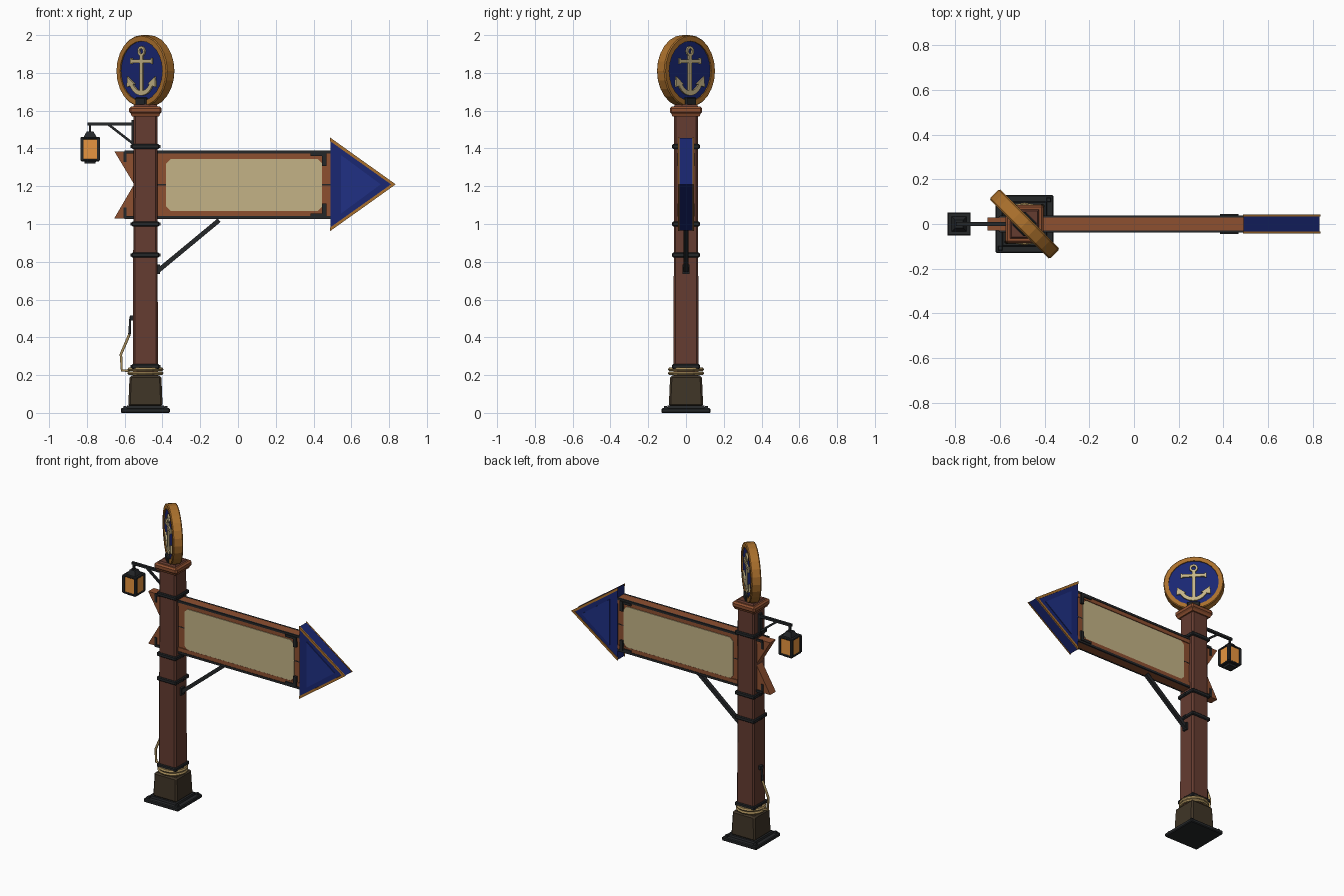
import bpy, bmesh, math
from mathutils import Matrix, Vector

if "Cube" in bpy.data.objects:
    bpy.data.objects.remove(bpy.data.objects["Cube"])

PX = -0.49  # post centre line


def mat(name, *rgb):
    m = bpy.data.materials.new(name)
    m.diffuse_color = (*rgb, 1)
    m.use_nodes = True
    m.node_tree.nodes["Principled BSDF"].inputs["Base Color"].default_value = m.diffuse_color
    return m


POST = mat("dark_wood", 0.13, 0.045, 0.03)
WOOD = mat("red_wood", 0.27, 0.08, 0.03)
BASE = mat("base_wood", 0.05, 0.035, 0.02)
IRON = mat("iron", 0.018, 0.02, 0.022)
GOLD = mat("gold", 0.40, 0.16, 0.025)
BLUE = mat("blue", 0.01, 0.02, 0.17)
LIGHT_BLUE = mat("light_blue", 0.014, 0.03, 0.23)
CREAM = mat("cream", 0.55, 0.45, 0.24)
ROPE = mat("rope", 0.38, 0.26, 0.10)
GLASS = mat("lamp_glass", 0.8, 0.3, 0.05)


def finish(name, bm, m, bevel=0, matrix=None):
    bmesh.ops.recalc_face_normals(bm, faces=bm.faces)
    me = bpy.data.meshes.new(name)
    bm.to_mesh(me)
    bm.free()
    me.materials.append(m)
    ob = bpy.data.objects.new(name, me)
    bpy.context.collection.objects.link(ob)
    if matrix:
        ob.matrix_world = matrix
    if bevel:
        mod = ob.modifiers.new("bevel", 'BEVEL')
        mod.width, mod.segments = bevel, 1
    return ob


def frustum(name, x, y, z0, z1, r0, r1, m, bevel=0):
    """Square block with half widths r0 (bottom) and r1 (top)."""
    bm = bmesh.new()
    rings = [[bm.verts.new((x + sx * r, y + sy * r, z)) for sx, sy in
              ((-1, -1), (1, -1), (1, 1), (-1, 1))] for r, z in ((r0, z0), (r1, z1))]
    bm.faces.new(rings[0])
    bm.faces.new(rings[1])
    for i in range(4):
        j = (i + 1) % 4
        bm.faces.new((rings[0][i], rings[0][j], rings[1][j], rings[1][i]))
    return finish(name, bm, m, bevel)


def prism(name, pts, y0, y1, m, bevel=0, matrix=None):
    """Outline in x,z pushed from y0 to y1."""
    bm = bmesh.new()
    a = [bm.verts.new((x, y0, z)) for x, z in pts]
    b = [bm.verts.new((x, y1, z)) for x, z in pts]
    bm.faces.new(a)
    bm.faces.new(b)
    for i in range(len(pts)):
        j = (i + 1) % len(pts)
        bm.faces.new((a[i], a[j], b[j], b[i]))
    return finish(name, bm, m, bevel, matrix)


def rect(name, x0, x1, z0, z1, y0, y1, m, bevel=0, matrix=None):
    return prism(name, [(x0, z0), (x1, z0), (x1, z1), (x0, z1)], y0, y1, m, bevel, matrix)


def bar(name, p, q, w, d, m):
    """Straight bar in the x,z plane, w wide and d half deep."""
    p, q = Vector(p), Vector(q)
    t = (q - p).normalized()
    n = Vector((-t.y, t.x)) * w / 2
    return prism(name, [p + n, q + n, q - n, p - n], -d, d, m)


def ring(name, profile, n, m, matrix):
    """Closed (radius, height) profile turned around local z."""
    bm = bmesh.new()
    rows = [[bm.verts.new((r * math.cos(2 * math.pi * i / n), r * math.sin(2 * math.pi * i / n), h))
             for r, h in profile] for i in range(n)]
    k = len(profile)
    for i in range(n):
        a, b = rows[i], rows[(i + 1) % n]
        for j in range(k):
            bm.faces.new((a[j], a[(j + 1) % k], b[(j + 1) % k], b[j]))
    return finish(name, bm, m, 0, matrix)


def tube(name, pts, r, m):
    cu = bpy.data.curves.new(name, 'CURVE')
    cu.dimensions, cu.bevel_depth, cu.bevel_resolution, cu.use_fill_caps = '3D', r, 1, True
    sp = cu.splines.new('POLY')
    sp.points.add(len(pts) - 1)
    for p, c in zip(sp.points, pts):
        p.co = (*c, 1)
    cu.materials.append(m)
    ob = bpy.data.objects.new(name, cu)
    bpy.context.collection.objects.link(ob)


# Base plate, pedestal and bolts
frustum("base_plate", PX, 0, 0, 0.025, 0.13, 0.13, IRON, 0.005)
frustum("base_step", PX, 0, 0.025, 0.038, 0.1, 0.097, IRON)
frustum("pedestal", PX, 0, 0.035, 0.197, 0.091, 0.084, BASE, 0.01)
for sx in (-1, 1):
    for sy in (-1, 1):
        frustum("base_bolt", PX + sx * 0.108, sy * 0.108, 0.02, 0.036, 0.011, 0.008, IRON)

# Post, iron bands and cap
frustum("post", PX, 0, 0.19, 1.59, 0.066, 0.063, POST, 0.01)
for z in (0.245, 0.835, 1.0, 1.41):
    frustum("post_band", PX, 0, z - 0.013, z + 0.013, 0.073, 0.073, IRON, 0.005)
    for s in (-1, 1):
        frustum("band_bolt", PX + s * 0.073, 0, z - 0.008, z + 0.008, 0.006, 0.006, IRON)
frustum("cap_collar", PX, 0, 1.57, 1.585, 0.072, 0.078, WOOD)
frustum("cap", PX, 0, 1.582, 1.622, 0.086, 0.086, WOOD, 0.01)
frustum("cap_top", PX, 0, 1.62, 1.632, 0.066, 0.058, POST)

# Rope coil and its loose end on a peg
for z in (0.21, 0.23):
    prof = [(0.083 + 0.013 * math.cos(a * math.pi / 3), 0.011 * math.sin(a * math.pi / 3)) for a in range(6)]
    ring("rope_coil", prof, 16, ROPE, Matrix.Translation((PX, 0, z)))
tube("rope_end", [(-0.575, 0, 0.222), (-0.615, 0, 0.225), (-0.62, 0, 0.31), (-0.575, 0, 0.415)], 0.008, ROPE)
tube("rope_hook", [(-0.575, 0, 0.41), (-0.57, 0, 0.505), (-0.55, 0, 0.505)], 0.008, IRON)
rect("rope_peg", -0.572, -0.55, 0.49, 0.515, -0.014, 0.014, IRON)

# Sign board with swallow tail, rails and straps
prism("board", [(-0.655, 1.03), (0.49, 1.03), (0.49, 1.385), (-0.655, 1.385), (-0.55, 1.21)], -0.03, 0.03, WOOD)
for s in (-1, 1):
    zc = lambda d: 1.208 + s * d
    rect("board_rail", -0.44, 0.49, *sorted((zc(0.14), zc(0.18))), -0.036, 0.036, WOOD)
    rect("tail_strap", -0.605, -0.59, *sorted((zc(0.12), zc(0.175))), -0.036, 0.036, IRON)
    rect("corner_strap", 0.445, 0.468, *sorted((zc(0.1), zc(0.168))), -0.045, 0.045, IRON)
    for f in (-1, 1):
        rect("rail_strip", -0.6, 0.49, *sorted((zc(0.166), zc(0.181))), f * 0.028, f * 0.039, IRON)
        rect("corner_strap_arm", 0.385, 0.468, *sorted((zc(0.152), zc(0.168))), f * 0.03, f * 0.044, IRON)
for f in (-1, 1):
    rect("plank_seam", -0.43, 0.49, 1.205, 1.211, f * 0.028, f * 0.031, IRON)
x0, x1, z0, z1, c = -0.38, 0.445, 1.067, 1.345, 0.025
prism("sign_panel", [(x0 + c, z0), (x1 - c, z0), (x1, z0 + c), (x1, z1 - c), (x1 - c, z1),
                     (x0 + c, z1), (x0, z1 - c), (x0, z0 + c)], -0.035, 0.035, CREAM)

# Arrow head with gilded edges
TIP = (0.83, 1.21)
prism("arrow_head", [(0.49, 0.965), TIP, (0.49, 1.455)], -0.037, 0.037, BLUE)
prism("arrow_inlay", [(0.545, 1.055), (0.755, 1.21), (0.545, 1.365)], -0.042, 0.042, LIGHT_BLUE)
for s in (-1, 1):
    for f in (-1, 1):
        prism("arrow_trim", [(0.487, 1.21 + s * 0.248), (0.835, 1.21), (0.81, 1.21),
                             (0.487, 1.21 + s * 0.229)], f * 0.034, f * 0.042, GOLD)

# Diagonal brace under the board
bar("brace", (-0.42, 0.755), (-0.1, 1.02), 0.024, 0.012, IRON)
rect("brace_foot", -0.432, -0.412, 0.735, 0.785, -0.018, 0.018, IRON)

# Lantern bracket
rect("bracket_plate", -0.565, -0.55, 1.41, 1.55, -0.014, 0.014, IRON)
rect("bracket_arm", -0.797, -0.555, 1.522, 1.538, -0.009, 0.009, IRON)
bar("bracket_stay", (-0.69, 1.53), (-0.555, 1.425), 0.013, 0.007, IRON)
rect("lantern_hook", -0.789, -0.777, 1.485, 1.53, -0.006, 0.006, IRON)

# Lantern
LX = -0.783
frustum("lantern_foot", LX, 0, 1.32, 1.336, 0.028, 0.032, IRON)
frustum("lantern_floor", LX, 0, 1.332, 1.345, 0.05, 0.05, IRON, 0.004)
frustum("lantern_glass", LX, 0, 1.34, 1.455, 0.045, 0.045, GLASS)
frustum("lantern_lid", LX, 0, 1.448, 1.46, 0.052, 0.052, IRON, 0.004)
frustum("lantern_roof", LX, 0, 1.46, 1.49, 0.034, 0.018, IRON)
for sx in (-1, 1):
    for sy in (-1, 1):
        frustum("lantern_post", LX + sx * 0.044, sy * 0.044, 1.34, 1.452, 0.008, 0.008, IRON)

# Round emblem turned 45 degrees: rim, blue face, holder
DISC = Matrix.Translation((PX, 0, 1.81)) @ Matrix.Rotation(-math.pi / 4, 4, 'Z')
UP = DISC @ Matrix.Rotation(math.pi / 2, 4, 'X')
ring("emblem_rim", [(0.158, -0.032), (0.185, -0.032), (0.19, -0.026), (0.19, 0.026), (0.185, 0.032), (0.158, 0.032)],
     24, GOLD, UP)
circle = [(0.162 * math.cos(i * math.pi / 12), 0.162 * math.sin(i * math.pi / 12)) for i in range(24)]
prism("emblem_face", circle, -0.024, 0.024, BLUE, 0, DISC)
rect("emblem_holder", -0.04, 0.04, -0.19, -0.14, -0.042, 0.042, IRON, 0.006, DISC)

# Anchor, showing on both faces
D = 0.034
rect("anchor_shank", -0.011, 0.011, -0.115, 0.085, -D, D, CREAM, 0, DISC)
rect("anchor_stock", -0.075, 0.075, 0.042, 0.062, -D, D, CREAM, 0, DISC)
arc = [math.radians(200 + 14 * i) for i in range(11)]
outer = [(0.093 * math.cos(a), -0.037 + 0.093 * math.sin(a)) for a in arc]
inner = [(0.073 * math.cos(a), -0.03 + 0.075 * math.sin(a)) for a in reversed(arc)]
prism("anchor_arms", outer + inner, -D, D, CREAM, 0, DISC)
ring("anchor_ring", [(0.014, -D), (0.027, -D), (0.027, D), (0.014, D)], 12, CREAM,
     UP @ Matrix.Translation((0, 0.105, 0)))
for s in (-1, 1):
    rect("stock_end", s * 0.07, s * 0.082, 0.036, 0.068, -D, D, CREAM, 0, DISC)
    prism("anchor_fluke", [(s * 0.103, -0.03), (s * 0.108, -0.085), (s * 0.048, -0.07)], -D, D, CREAM, 0, DISC)
